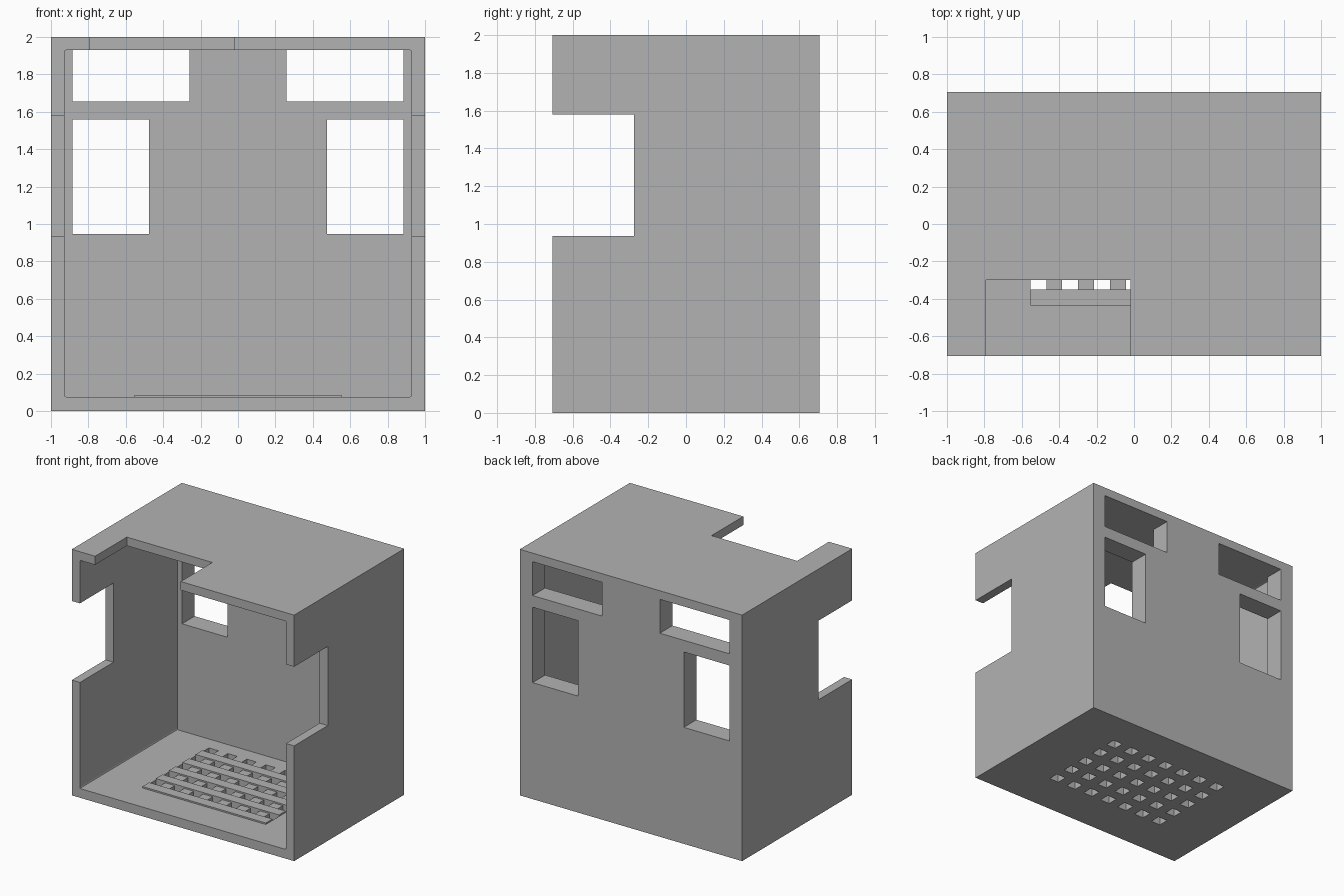
import bpy
import bmesh

cube = bpy.data.objects.get("Cube")
if cube:
    bpy.data.objects.remove(cube, do_unlink=True)

# Overall size and wall thicknesses
W, D, H = 1.0, 0.707, 2.0
INNER, FLOOR, CEILING, BACK = 0.927, 0.075, 1.93, 0.545
OUT = 0.2                       # how far cutters reach past the shell
COLS, ROWS, CELL = 7, 5, 0.0853
GRILLE_X, GRILLE_Y = -6.5 * CELL, -0.435

grey = bpy.data.materials.new("plain grey")
grey.use_nodes = True
colour = (0.45, 0.45, 0.45, 1)
grey.diffuse_color = colour
grey.node_tree.nodes["Principled BSDF"].inputs["Base Color"].default_value = colour


def boxes(name, spans, round_corners=0):
    """One object made of boxes, each given as (x0, x1, y0, y1, z0, z1)."""
    bm = bmesh.new()
    for x0, x1, y0, y1, z0, z1 in spans:
        for v in bmesh.ops.create_cube(bm, size=2)["verts"]:
            v.co = (x1 if v.co.x > 0 else x0,
                    y1 if v.co.y > 0 else y0,
                    z1 if v.co.z > 0 else z0)
    if round_corners:
        long_edges = [e for e in bm.edges
                      if abs(e.verts[0].co.y - e.verts[1].co.y) > 0.1]
        bmesh.ops.bevel(bm, geom=long_edges, offset=round_corners,
                        segments=2, profile=0.5, affect='EDGES')
    mesh = bpy.data.meshes.new(name)
    bm.to_mesh(mesh)
    bm.free()
    mesh.materials.append(grey)
    obj = bpy.data.objects.new(name, mesh)
    bpy.context.scene.collection.objects.link(obj)
    return obj


def cut(target, cutter):
    """Subtract the cutter, then discard it."""
    cutter.hide_render = True
    mod = target.modifiers.new(cutter.name, 'BOOLEAN')
    mod.operation = 'DIFFERENCE'
    mod.solver = 'EXACT'
    mod.object = cutter
    bpy.context.view_layer.objects.active = target
    bpy.ops.object.modifier_apply(modifier=mod.name)
    bpy.data.objects.remove(cutter, do_unlink=True)


def both_sides(x0, x1, *rest):
    return [(x0, x1, *rest), (-x1, -x0, *rest)]


# Hollow housing, open at the front
housing = boxes("housing", [(-W, W, -D, D, 0, H)])
cut(housing, boxes("cavity", [(-INNER, INNER, -D - OUT, BACK, FLOOR, CEILING)], 0.01))

# Two pairs of windows through the back wall
cut(housing, boxes("back_windows",
                   both_sides(0.26, 0.885, BACK - OUT, D + OUT, 1.655, CEILING)
                   + both_sides(0.475, 0.885, BACK - OUT, D + OUT, 0.947, 1.56)))

# Notches in the front edges of the side walls
cut(housing, boxes("side_notches",
                   both_sides(0.8, W + OUT, -D - OUT, -0.275, 0.937, 1.58)))

# Notch in the front edge of the roof
cut(housing, boxes("roof_notch", [(-0.79, -0.02, -D - OUT, -0.30, 1.8, H + OUT)]))

# Grid of square vents through the floor
vents = []
for row in range(ROWS):
    y = GRILLE_Y + (2 * row + 1) * CELL
    for col in range(COLS):
        x = GRILLE_X + 2 * col * CELL
        vents.append((x, x + CELL, y, y + CELL, -OUT, OUT))
cut(housing, boxes("floor_vents", vents))

# Raised strips in front of each row of vents
boxes("vent_strips", [(GRILLE_X, -GRILLE_X, GRILLE_Y + 2 * row * CELL,
                       GRILLE_Y + (2 * row + 1) * CELL, FLOOR, FLOOR + 0.012)
                      for row in range(ROWS)])
